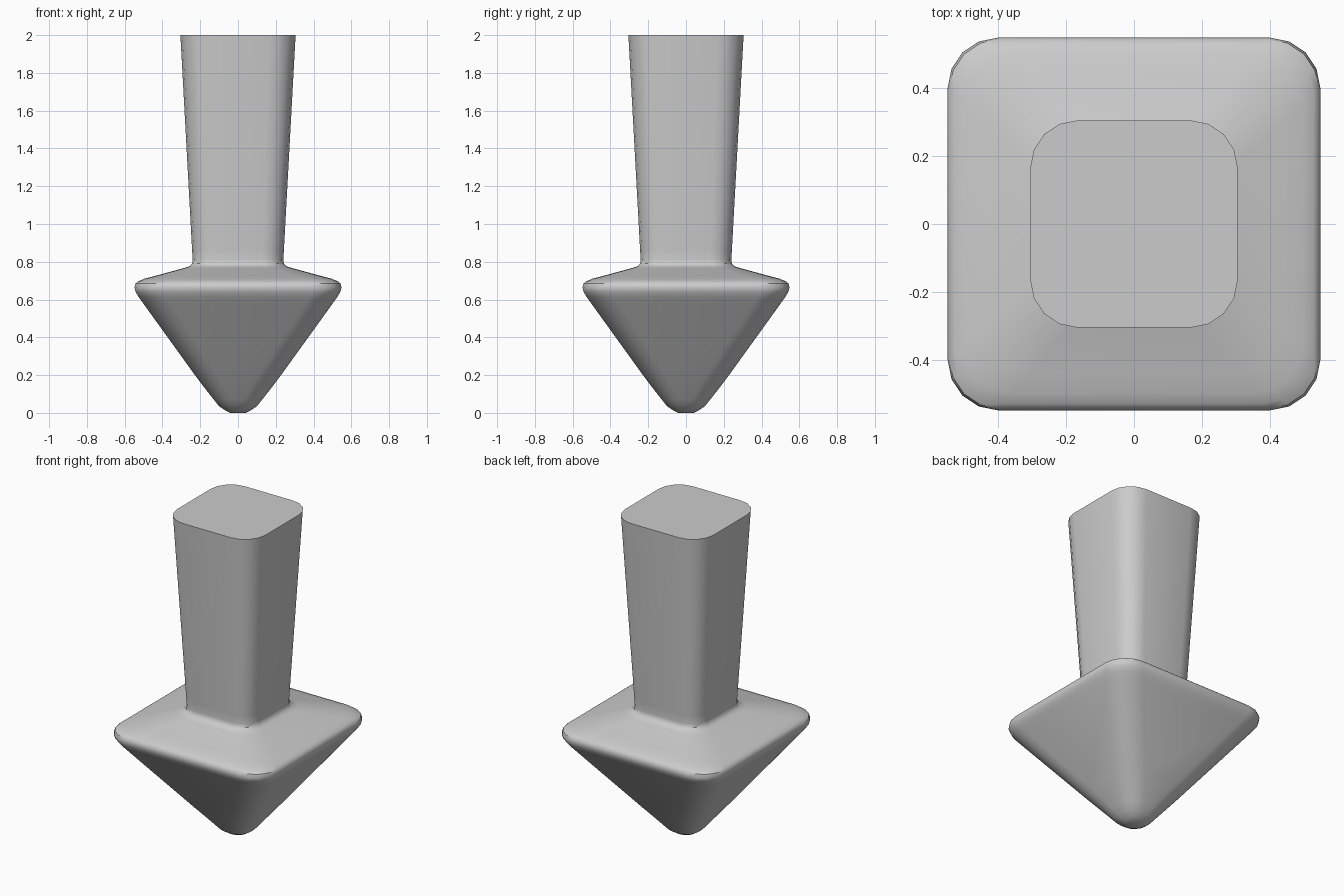
import bpy, bmesh, math

if "Cube" in bpy.data.objects:
    bpy.data.objects.remove(bpy.data.objects["Cube"])

ARC = 4  # segments per rounded corner

# Profile from tip to shaft top: height, half width, corner radius
PROFILE = [
    (0.0, 0.04, 0.036), (0.012, 0.065, 0.055), (0.035, 0.10, 0.08),
    (0.075, 0.132, 0.095), (0.13, 0.175, 0.11), (0.20, 0.228, 0.12),
    (0.58, 0.502, 0.145), (0.615, 0.527, 0.147), (0.64, 0.542, 0.148),
    (0.663, 0.548, 0.148), (0.685, 0.543, 0.148), (0.697, 0.528, 0.147),
    (0.71, 0.497, 0.145), (0.725, 0.44, 0.14),
    (0.768, 0.282, 0.12), (0.776, 0.258, 0.115), (0.79, 0.243, 0.11),
    (0.81, 0.24, 0.11), (0.86, 0.243, 0.112), (2.0, 0.305, 0.14),
]


def rounded_square(bm, z, half, radius):
    """Ring of vertices with four rounded corners."""
    ring = []
    c = half - radius
    for q in range(4):
        sx, sy = [(1, 1), (-1, 1), (-1, -1), (1, -1)][q]
        for i in range(ARC + 1):
            a = math.pi / 2 * (q + i / ARC)
            ring.append(bm.verts.new((sx * c + radius * math.cos(a),
                                      sy * c + radius * math.sin(a), z)))
    return ring


# Pointed head, flange and tapered shaft as one skinned body
bm = bmesh.new()
rings = [rounded_square(bm, *p) for p in PROFILE]
n = len(rings[0])
for low, high in zip(rings, rings[1:]):
    for i in range(n):
        j = (i + 1) % n
        bm.faces.new((low[i], low[j], high[j], high[i]))
bm.faces.new(list(reversed(rings[0])))
bm.faces.new(rings[-1])
bmesh.ops.recalc_face_normals(bm, faces=bm.faces)
mesh = bpy.data.meshes.new("pointed_post")
bm.to_mesh(mesh)
bm.free()

post = bpy.data.objects.new("pointed_post", mesh)
bpy.context.collection.objects.link(post)
bpy.context.view_layer.objects.active = post
post.select_set(True)
bpy.ops.object.shade_smooth_by_angle(angle=math.radians(40))
